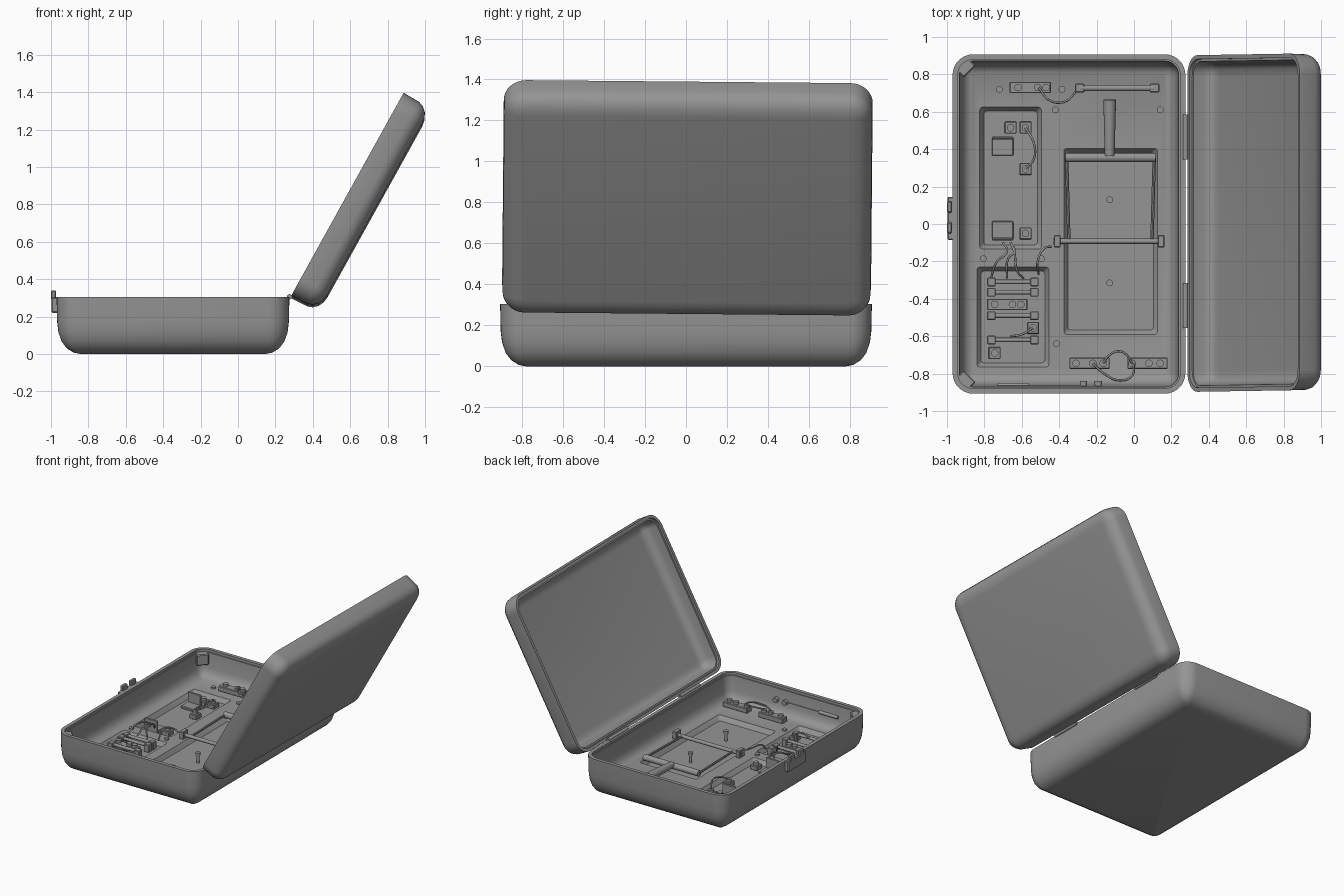
import bpy, bmesh, math
from mathutils import Matrix, Vector

cube = bpy.data.objects.get("Cube")
if cube:
    bpy.data.objects.remove(cube)

grey = bpy.data.materials.new("grey")
grey.use_nodes = True
COLOUR = (0.3, 0.3, 0.3, 1)
grey.diffuse_color = COLOUR
grey.node_tree.nodes["Principled BSDF"].inputs["Base Color"].default_value = COLOUR

DECK = 0.10      # interior deck height
PIT = 0.065      # floor of the recesses


def finish(ob, smooth=True):
    ob.data.materials.append(grey)
    if smooth:
        bpy.ops.object.select_all(action='DESELECT')
        ob.select_set(True)
        bpy.context.view_layer.objects.active = ob
        bpy.ops.object.shade_smooth_by_angle(angle=math.radians(35))
    return ob


def from_bmesh(name, bm):
    bmesh.ops.recalc_face_normals(bm, faces=bm.faces)
    me = bpy.data.meshes.new(name)
    bm.to_mesh(me)
    bm.free()
    ob = bpy.data.objects.new(name, me)
    bpy.context.collection.objects.link(ob)
    return ob


def loft(name, x0, x1, y0, y1, radius, levels, segs=8):
    """Stack of rounded rectangles, each given as (inset, z)."""
    bm = bmesh.new()
    rings = []
    for inset, z in levels:
        r = max(radius - inset, 0.015)
        corners = [(x1, y1, -1, -1), (x0, y1, 1, -1), (x0, y0, 1, 1), (x1, y0, -1, 1)]
        ring = []
        for q, (cx, cy, sx, sy) in enumerate(corners):
            for i in range(segs + 1):
                a = math.pi / 2 * (q + i / segs)
                ring.append(bm.verts.new((cx + sx * (inset + r) + r * math.cos(a),
                                          cy + sy * (inset + r) + r * math.sin(a), z)))
        rings.append(ring)
    for a, b in zip(rings, rings[1:]):
        for i in range(len(a)):
            j = (i + 1) % len(a)
            bm.faces.new((a[i], a[j], b[j], b[i]))
    bm.faces.new(rings[0])
    bm.faces.new(rings[-1])
    return from_bmesh(name, bm)


def box(name, x0, x1, y0, y1, z0, z1, bevel=0.004, turn=0):
    bm = bmesh.new()
    bmesh.ops.create_cube(bm, size=1)
    bmesh.ops.scale(bm, vec=(x1 - x0, y1 - y0, z1 - z0), verts=bm.verts)
    if bevel:
        bmesh.ops.bevel(bm, geom=bm.edges[:], offset=bevel, segments=1, affect='EDGES')
    bmesh.ops.rotate(bm, matrix=Matrix.Rotation(turn, 3, 'Z'), verts=bm.verts)
    bmesh.ops.translate(bm, vec=((x0 + x1) / 2, (y0 + y1) / 2, (z0 + z1) / 2), verts=bm.verts)
    return finish(from_bmesh(name, bm), False)


def rod(name, a, b, r, r2=None, sides=16):
    a, b = Vector(a), Vector(b)
    bm = bmesh.new()
    bmesh.ops.create_cone(bm, cap_ends=True, segments=sides, radius1=r,
                          radius2=r2 or r, depth=(b - a).length)
    turn = (b - a).to_track_quat('Z', 'Y').to_matrix().to_4x4()
    bm.transform(Matrix.Translation((a + b) / 2) @ turn)
    return finish(from_bmesh(name, bm))


def wire(name, points, r=0.006, cyclic=False):
    cu = bpy.data.curves.new(name, 'CURVE')
    cu.dimensions = '3D'
    cu.bevel_depth = r
    cu.bevel_resolution = 2
    cu.resolution_u = 8
    cu.use_fill_caps = True
    sp = cu.splines.new('BEZIER')
    sp.bezier_points.add(len(points) - 1)
    sp.use_cyclic_u = cyclic
    for bp, p in zip(sp.bezier_points, points):
        bp.co = p
        bp.handle_left_type = bp.handle_right_type = 'AUTO'
    ob = bpy.data.objects.new(name, cu)
    bpy.context.collection.objects.link(ob)
    cu.materials.append(grey)


# Case base: outer wall, rim, inner wall, deck
base = loft("case_base", -0.97, 0.275, -0.907, 0.907, 0.11, [
    (0.13, 0), (0.09, 0.008), (0.055, 0.03), (0.028, 0.065), (0.01, 0.115), (0.003, 0.17),
    (0, 0.305), (0.028, 0.305), (0.028, 0.285), (0.036, 0.285), (0.046, 0.17),
    (0.056, 0.135), (0.075, 0.112), (0.1, DECK)])

# Recesses sunk into the deck with sloping sides
for x0, x1, y0, y1 in [(-0.375, 0.125, -0.59, 0.405), (-0.825, -0.495, -0.135, 0.625),
                       (-0.84, -0.455, -0.765, -0.23)]:
    cutter = loft("recess_cutter", x0, x1, y0, y1, 0.01,
                  [(0.022, PIT), (0, DECK), (0, DECK + 0.02)], 2)
    mod = base.modifiers.new("recess", 'BOOLEAN')
    mod.operation = 'DIFFERENCE'
    mod.solver = 'EXACT'
    mod.object = cutter
    bpy.context.view_layer.objects.active = base
    bpy.ops.object.modifier_apply(modifier=mod.name)
    bpy.data.objects.remove(cutter)
finish(base)

# Lid: shallow shell swung open on the long edge, slightly askew
lid = loft("case_lid", 0, 1.24, -0.9, 0.9, 0.11, [
    (0.1, -0.167), (0.065, -0.162), (0.035, -0.148), (0.013, -0.124), (0.003, -0.095),
    (0, 0), (0.022, 0), (0.022, -0.018), (0.034, -0.018), (0.04, -0.08),
    (0.055, -0.115), (0.075, -0.128), (0.11, -0.134)])
pose = (Matrix.Translation((0.285, 0.002, 0.305)) @ Matrix.Rotation(-0.009, 4, 'X')
        @ Matrix.Rotation(math.radians(-61), 4, 'Y'))
lid.data.transform(pose)
finish(lid)

# Hinges, latch and corner blocks
for y in (0.465, -0.435):
    rod("hinge_barrel", (0.275, y - 0.12, 0.306), (0.275, y + 0.12, 0.306), 0.014)
    box("hinge_leaf", 0.245, 0.255, y - 0.12, y + 0.12, 0.23, 0.305, 0)
box("latch_plate", -0.998, -0.962, -0.085, 0.145, 0.22, 0.303, 0.006)
for y in (0.09, -0.02):
    box("latch_prong", -1.0, -0.972, y - 0.03, y + 0.03, 0.29, 0.34, 0.006)
for s in (1, -1):
    box("corner_block", -0.93, -0.87, s * 0.836 - 0.045, s * 0.836 + 0.045,
        0.2, 0.285, 0.006, turn=-s * math.pi / 4)


def terminal(x, y, z=PIT):
    box("terminal_base", x - 0.032, x + 0.032, y - 0.032, y + 0.032, z, z + 0.035)
    rod("terminal_screw", (x, y, z + 0.035), (x, y, z + 0.055), 0.02)


def strip(x0, x1, y, z, screws):
    box("terminal_strip", x0, x1, y - 0.03, y + 0.03, z, z + 0.04)
    for x in screws:
        rod("strip_screw", (x, y, z + 0.04), (x, y, z + 0.06), 0.02)


def tube(x0, x1, y, z, r=0.012, end=0.045):
    rod("tube_body", (x0 + end / 2, y, z + 0.045), (x1 - end / 2, y, z + 0.045), r)
    for x in (x0, x1 - end):
        box("tube_holder", x, x + end, y - 0.023, y + 0.023, z, z + 0.06)


# Back of deck
strip(-0.665, -0.445, 0.73, DECK, (-0.62, -0.515, -0.47))
tube(-0.315, 0.135, 0.727, DECK, 0.017, 0.05)
wire("back_wire", [(-0.51, 0.73, 0.16), (-0.45, 0.66, 0.15), (-0.37, 0.655, 0.13), (-0.3, 0.72, 0.15)])

# Upper tray
for x, y in [(-0.66, 0.515), (-0.58, 0.515), (-0.58, 0.295), (-0.58, -0.05)]:
    terminal(x, y)
for y in (0.415, -0.035):
    box("battery_clip_base", -0.76, -0.645, y - 0.05, y + 0.05, PIT, PIT + 0.02)
    s = 1 if y > 0 else -1
    box("battery_clip_wall", -0.76, -0.645, y + s * 0.045 - 0.007, y + s * 0.045 + 0.007, PIT, PIT + 0.1)
wire("tray_wire", [(-0.58, 0.515, 0.12), (-0.535, 0.43, 0.15), (-0.535, 0.35, 0.14), (-0.58, 0.295, 0.12)])

# Lower tray
for y in (-0.31, -0.365, -0.49, -0.62):
    tube(-0.785, -0.51, y, PIT)
strip(-0.785, -0.57, -0.43, PIT, (-0.745, -0.65, -0.605))
terminal(-0.54, -0.555)
terminal(-0.745, -0.69)
for x0, x1, dip in [(-0.7, -0.765, -0.2), (-0.66, -0.68, -0.18), (-0.66, -0.59, -0.25)]:
    wire("link_wire", [(x0, -0.1, 0.12), (x0 + 0.02, -0.15, 0.17),
                       ((x0 + x1) / 2, dip, 0.17), (x1, -0.29, 0.12)])
wire("rod_wire", [(-0.44, -0.12, 0.15), (-0.48, -0.13, 0.17), (-0.515, -0.2, 0.18), (-0.51, -0.27, 0.12)])
wire("short_wire", [(-0.66, -0.6, 0.12), (-0.6, -0.59, 0.15), (-0.54, -0.555, 0.12)])

# Front of deck
strip(-0.345, -0.13, -0.745, DECK, (-0.31, -0.22, -0.165))
strip(-0.035, 0.18, -0.745, DECK, (-0.01, 0.08, 0.14))
wire("upper_wire", [(-0.165, -0.745, 0.16), (-0.13, -0.7, 0.18), (-0.08, -0.68, 0.19),
                    (-0.04, -0.7, 0.18), (-0.01, -0.745, 0.16)])
wire("lower_wire", [(-0.22, -0.745, 0.16), (-0.16, -0.8, 0.15), (-0.08, -0.835, 0.14),
                    (-0.01, -0.81, 0.15), (0, -0.745, 0.16)])

# Swinging frame with pivot rod and handle
FZ = 0.125
rod("pivot_rod", (-0.43, -0.092, FZ), (0.16, -0.092, FZ), 0.014)
for x in (-0.41, 0.145):
    box("pivot_bracket", x - 0.018, x + 0.018, -0.125, -0.06, DECK, 0.16)
for x, lean in ((-0.36, 0.012), (0.108, -0.012)):
    rod("frame_arm", (x + lean, -0.09, FZ), (x, 0.35, FZ), 0.009, sides=8)
rod("frame_bar", (-0.365, 0.355, FZ), (0.115, 0.355, FZ), 0.024)
rod("handle_grip", (-0.13, 0.365, FZ + 0.01), (-0.13, 0.665, FZ + 0.025), 0.026, 0.034)

# Posts in the recess and pegs on the deck
for y in (0.13, -0.315):
    rod("post", (-0.13, y, PIT), (-0.13, y, 0.125), 0.012)
    rod("post_head", (-0.13, y, 0.125), (-0.13, y, 0.145), 0.018)
for x, y in [(-0.72, 0.72), (-0.385, 0.72), (-0.42, 0.61), (0.14, 0.61),
             (-0.805, -0.185), (-0.495, -0.185), (-0.415, -0.64)]:
    rod("deck_screw", (x, y, DECK), (x, y, DECK + 0.012), 0.018)

# Clips on the front wall
rod("wall_rod", (-0.73, -0.862, 0.2), (-0.565, -0.862, 0.2), 0.013)
rod("wall_rail", (-0.565, -0.866, 0.2), (-0.28, -0.866, 0.2), 0.005, sides=8)
for x in (-0.27, -0.19):
    rod("wall_knob", (x, -0.875, 0.2), (x, -0.84, 0.2), 0.02)
